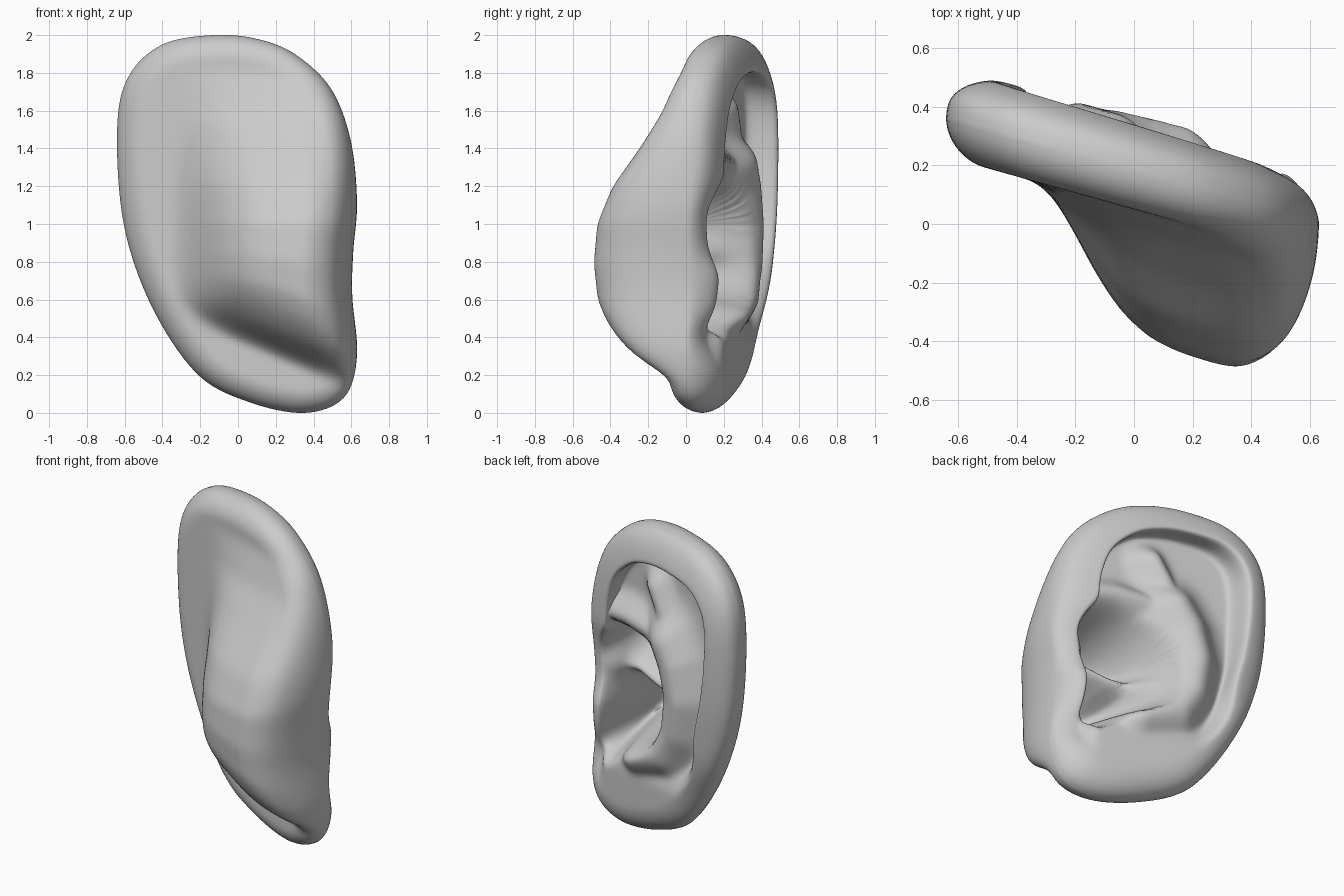
import bpy, bmesh, math
from mathutils import Vector

if "Cube" in bpy.data.objects:
    bpy.data.objects.remove(bpy.data.objects["Cube"])

# Silhouette and relief guide lines, all as (x, z)
OUTLINE = [(-.13, 2.0), (-.40, 1.95), (-.58, 1.78), (-.64, 1.5), (-.605, 1.0), (-.46, .57),
           (-.22, .21), (.05, .06), (.35, .0), (.56, .08), (.63, .3), (.605, .62),
           (.61, .85), (.63, 1.12), (.595, 1.45), (.49, 1.72), (.3, 1.9), (.1, 1.98)]
CONCHA = [(.5, 1.22), (.36, 1.25), (.2, 1.24), (.05, 1.16), (-.05, 1.0), (-.05, .78), (.06, .62),
          (.24, .53), (.41, .41), (.5, .5), (.49, .62), (.48, .75), (.5, .95), (.52, 1.12)]
ANTIHELIX = [(.18, .54), (-.04, .62), (-.14, .78), (-.17, 1.0), (-.12, 1.2), (-.05, 1.32)]
FORK_UPPER = [(-.06, 1.3), (-.03, 1.45), (.06, 1.62)]
FORK_LOWER = [(-.1, 1.22), (.08, 1.32), (.28, 1.34), (.48, 1.32)]
CRUS = [(.56, 1.0), (.4, .93), (.2, .87), (.03, .85)]
TRAGUS = [(.54, .58), (.54, .7)]
BULGE_Z = [(.28, 0), (.33, .11), (.38, .23), (.45, .32), (.52, .38), (.62, .43), (.8, .45),
           (1.0, .43), (1.2, .345), (1.4, .2), (1.6, .07), (1.8, .0)]
BULGE_X = [(-.31, 0), (-.25, .14), (-.2, .32), (-.1, .68), (0, .89), (.1, .98), (.22, 1),
           (.32, 1), (.5, .9), (.65, .75)]
CENTRE = Vector((.02, 1.0))
K = 56


def smooth(a, b, v):
    t = min(max((v - a) / (b - a), 0), 1)
    return t * t * (3 - 2 * t)


def table(rows, v):
    if v <= rows[0][0]:
        return rows[0][1]
    for (a, p), (b, q) in zip(rows, rows[1:]):
        if v <= b:
            return p + (q - p) * (v - a) / (b - a)
    return rows[-1][1]


def soft_table(rows, v, r):
    """Lookup in a small profile with rounded corners."""
    return sum(table(rows, v + r * k) for k in (-1, -.5, 0, .5, 1)) / 5


def dist(p, pts, closed=False):
    best = 9
    for a, b in zip(pts, pts[1:] + pts[:1] if closed else pts[1:]):
        dx, dz = b[0] - a[0], b[1] - a[1]
        t = ((p[0] - a[0]) * dx + (p[1] - a[1]) * dz) / (dx * dx + dz * dz)
        t = min(max(t, 0), 1)
        best = min(best, math.hypot(a[0] + t * dx - p[0], a[1] + t * dz - p[1]))
    return best


def inside(p, pts):
    hit = False
    for (ax, az), (bx, bz) in zip(pts, pts[1:] + pts[:1]):
        if (az > p[1]) != (bz > p[1]) and p[0] < ax + (p[1] - az) * (bx - ax) / (bz - az):
            hit = not hit
    return hit


def rounded(pts, per):
    """Closed Catmull-Rom curve."""
    out, n = [], len(pts)
    for i in range(n):
        a, b, c, d = (Vector(pts[(i + k) % n]) for k in (-1, 0, 1, 2))
        for j in range(per):
            t = j / per
            out.append(.5 * (2 * b + (c - a) * t + (2 * a - 5 * b + 4 * c - d) * t * t
                             + (3 * b - a - 3 * c + d) * t ** 3))
    return [(v.x, v.y) for v in out]


def edge(d, w):
    return math.sqrt(max(0, 1 - (1 - min(d / w, 1)) ** 2))


def ridge(p, line, width):
    return math.exp(-(dist(p, line) / width) ** 2)


RIM = rounded(OUTLINE, 8)
CONCHA_EDGE = rounded(CONCHA, 3)


def plane(p):
    return .18 - .28 * p[0]


def back_depth(p, d):
    """Back of the ear: thin plate plus the swollen shell of the bowl."""
    x, z = p
    low = z + .42 * (x - .3) * (1 - smooth(.5, 1.0, z))
    bulge = soft_table(BULGE_Z, low, .03) * soft_table(BULGE_X, x, .05)
    return .13 * edge(d, .13) + bulge * edge(d, .28)


def front_height(p, d):
    """Face of the ear: helix, antihelix, lobe, tragus and bowl."""
    x, z = p
    lobe = 1 - smooth(.38, .75, z)
    floor = .01 + .13 * lobe
    front_side = smooth(.35, .5, x) * (1 - smooth(1.0, 1.3, z)) * smooth(.2, .45, z)
    top = .16 - .02 * lobe + front_side * (-.085 + .07 * ridge(p, TRAGUS, .12))
    roll = 1 - smooth(.12, .2, d)
    body = max(.18 * ridge(p, ANTIHELIX, .17), .11 * ridge(p, FORK_UPPER, .09),
               .11 * ridge(p, FORK_LOWER, .09))
    body = floor + max(0, body - .75 * floor)
    height = body + (top - body) * roll
    if inside(p, CONCHA_EDGE):
        c = smooth(-.03, .15, dist(p, CONCHA_EDGE, True))
        c *= 1 - .75 * ridge(p, CRUS, .1)
        height += c * (-max(back_depth(p, d) - .09, 0) - height)
    curl = .075 * roll * smooth(0, .1, d) * smooth(.55, .9, z) * (1 - front_side)
    return height * edge(d, .12 + .06 * lobe), curl


def build_ear():
    bm = bmesh.new()
    n = len(RIM)
    rays = [Vector(r) for r in RIM]
    rim = [bm.verts.new((r.x, plane(r), r.y)) for r in rays]
    inner = []
    # front and back skins share the rim loop
    for front in (True, False):
        rings = []
        for k in range(1, K):
            t = math.sin(k / K * math.pi / 2)
            ring = []
            for r in rays:
                p = CENTRE + (r - CENTRE) * t
                d = dist(p, RIM, True)
                if front:
                    h, curl = front_height(p, d)
                    q = p + (CENTRE - p).normalized() * curl
                else:
                    h, q = -back_depth(p, d), p
                ring.append(bm.verts.new((q.x, plane(p) + h, q.y)))
            rings.append(ring)
            inner += ring
        rings.append(rim)
        h = front_height(CENTRE, .6)[0] if front else -back_depth(CENTRE, .6)
        pole = bm.verts.new((CENTRE.x, plane(CENTRE) + h, CENTRE.y))
        inner.append(pole)
        for i in range(n):
            j = (i + 1) % n
            bm.faces.new((pole, rings[0][i], rings[0][j]))
            for a, b in zip(rings, rings[1:]):
                bm.faces.new((a[i], b[i], b[j], a[j]))
    # relax the relief a little so the folds look fleshy
    for _ in range(4):
        bmesh.ops.smooth_vert(bm, verts=inner, factor=.4,
                              use_axis_x=True, use_axis_y=True, use_axis_z=True)
    bmesh.ops.recalc_face_normals(bm, faces=bm.faces)
    mesh = bpy.data.meshes.new("ear")
    bm.to_mesh(mesh)
    bm.free()
    ob = bpy.data.objects.new("ear", mesh)
    bpy.context.collection.objects.link(ob)
    bpy.context.view_layer.objects.active = ob
    ob.select_set(True)
    bpy.ops.object.shade_smooth_by_angle(angle=math.radians(60))


build_ear()
